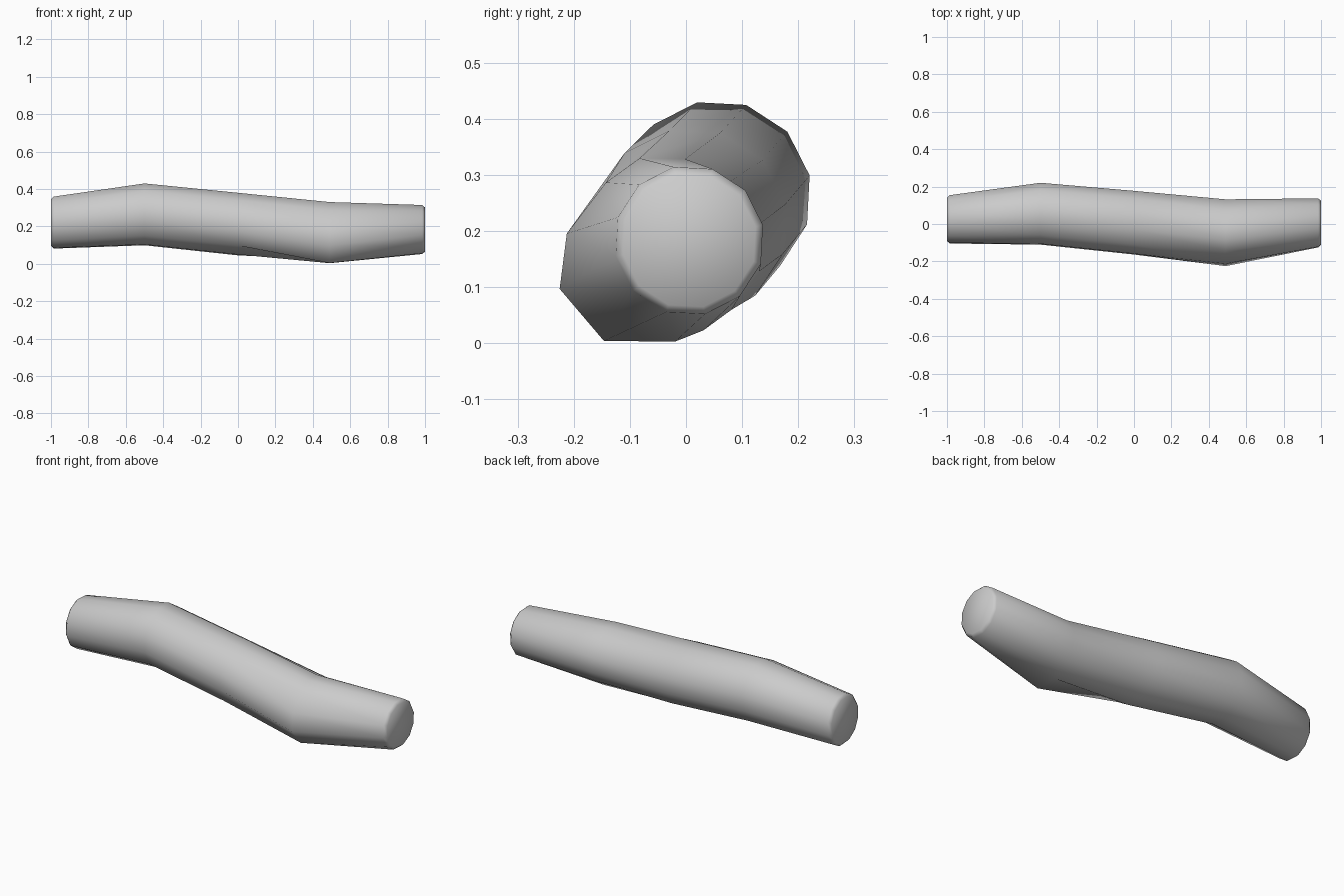
import bpy, bmesh
from math import cos, sin, radians

if "Cube" in bpy.data.objects:
    bpy.data.objects.remove(bpy.data.objects["Cube"])

SIDES = 12

def circle(r, ry=None, start=12):
    """Cross-section as (y, z) offsets; ry is the height radius."""
    ry = ry or r
    return [(r * cos(radians(start + i * 360 / SIDES)),
             ry * sin(radians(start + i * 360 / SIDES))) for i in range(SIDES)]

def polar(pairs):
    return [(r * cos(radians(a)), r * sin(radians(a))) for a, r in pairs]

# lumpy section at the low bend
knuckle = polar([(15, .183), (45, .171), (75, .168), (103, .168), (129, .155),
                 (170, .170), (201, .193), (238, .191), (279, .165),
                 (298, .162), (320, .165), (348, .180)])
left_end = circle(.132, .142)
right_end = circle(.134, .134)
shrink = lambda ring, k: [(y * k, z * k) for y, z in ring]

# stations along the log: x, centre y, centre z, section
stations = [
    (-1.0, .025, .22, shrink(left_end, .90)),
    (-.985, .025, .22, left_end),
    (-.5, .055, .264, circle(.169)),
    (0.0, .007, .212, circle(.174, .171)),
    (.49, -.045, .166, knuckle),
    (.985, .006, .183, right_end),
    (1.0, .006, .183, shrink(right_end, .90)),
]

# log body, bridged section by section with capped ends
bm = bmesh.new()
rings = [[bm.verts.new((x, cy + y, cz + z)) for y, z in sec]
         for x, cy, cz, sec in stations]
for a, b in zip(rings, rings[1:]):
    for i in range(SIDES):
        j = (i + 1) % SIDES
        bm.faces.new((a[i], a[j], b[j], b[i]))
bm.faces.new(rings[0])
bm.faces.new(rings[-1])
bmesh.ops.recalc_face_normals(bm, faces=bm.faces[:])
mesh = bpy.data.meshes.new("log")
bm.to_mesh(mesh)
bm.free()
log = bpy.data.objects.new("log", mesh)
bpy.context.collection.objects.link(log)
for p in mesh.polygons:
    p.use_smooth = True
